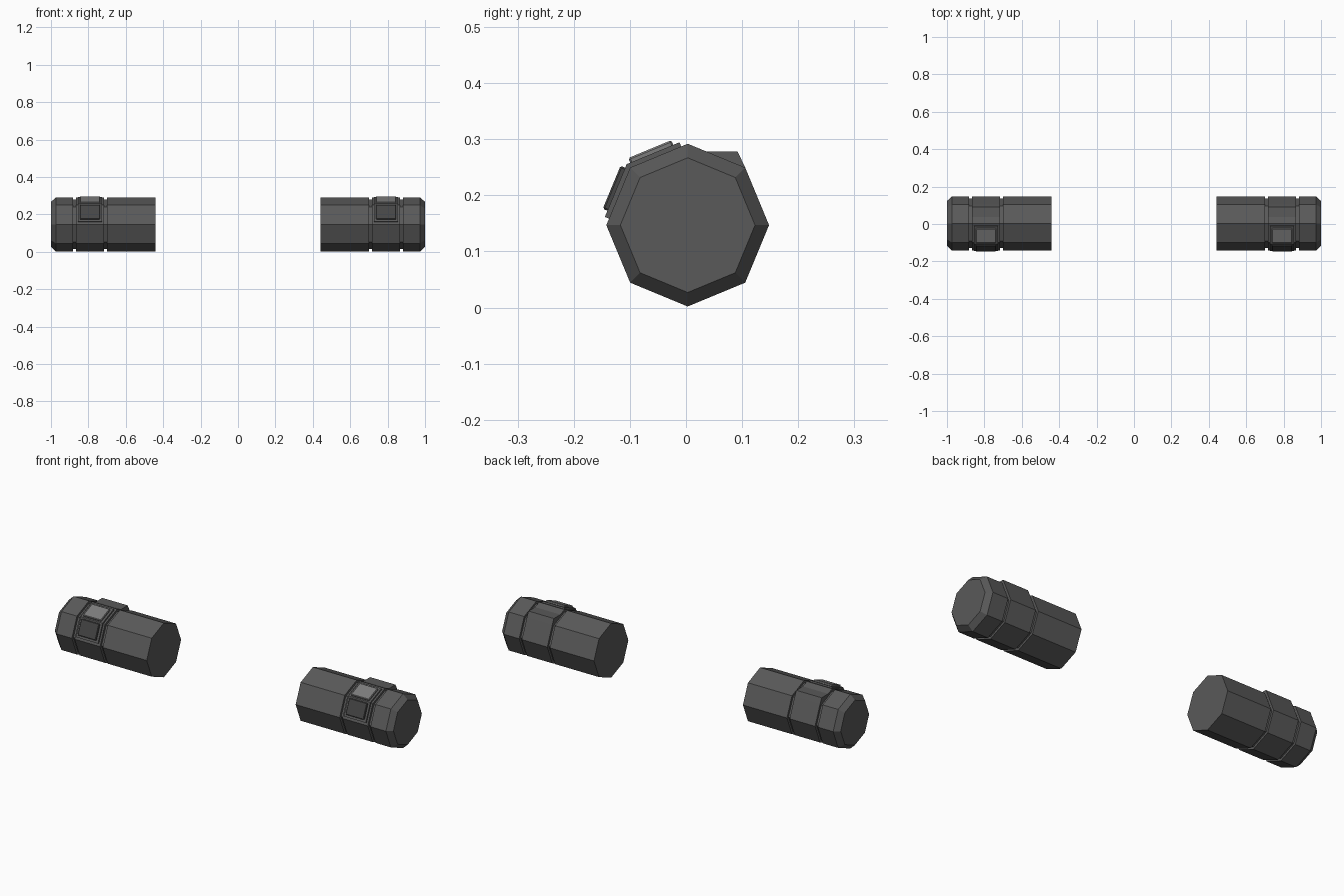
import bpy, bmesh, math
from mathutils import Vector

if "Cube" in bpy.data.objects:
    bpy.data.objects.remove(bpy.data.objects["Cube"])

CY, CZ, R = 0.003, 0.147, 0.145
APO = R * math.cos(math.pi / 8)


def material(name, v):
    m = bpy.data.materials.new(name)
    m.diffuse_color = (v, v, v, 1)
    m.use_nodes = True
    m.node_tree.nodes["Principled BSDF"].inputs["Base Color"].default_value = m.diffuse_color
    return m


DARK, LIGHT, BLACK = material("rubber", 0.10), material("light_key", 0.2), material("dark_key", 0.06)


def octagon(r):
    return [(CY + r * math.cos(i * math.pi / 4), CZ + r * math.sin(i * math.pi / 4)) for i in range(8)]


def on_face(deg, t, n):
    # point at tangent t and distance n on the octagon side facing deg
    a = math.radians(deg)
    return (CY + n * math.cos(a) + t * math.sin(a), CZ + n * math.sin(a) - t * math.cos(a))


def loft(name, sections, mat):
    # skin a list of (x, profile) sections, then mirror to the other side
    bm = bmesh.new()
    rings = [[bm.verts.new((x, y, z)) for y, z in prof] for x, prof in sections]
    n = len(rings[0])
    for a, b in zip(rings, rings[1:]):
        for i in range(n):
            bm.faces.new((a[i], a[(i + 1) % n], b[(i + 1) % n], b[i]))
    bm.faces.new(rings[0])
    bm.faces.new(rings[-1])
    bmesh.ops.recalc_face_normals(bm, faces=bm.faces)
    me = bpy.data.meshes.new(name)
    bm.to_mesh(me)
    bm.free()
    me.materials.append(mat)
    ob = bpy.data.objects.new(name, me)
    bpy.context.collection.objects.link(ob)
    ob.modifiers.new("Mirror", 'MIRROR')
    return ob


# Octagonal grip with two grooves and a chamfered end
big, small = octagon(R), octagon(0.132)
loft("grip", [(0.44, big), (0.70, big), (0.70, small), (0.882, small),
              (0.882, big), (0.973, big), (1.0, octagon(0.12))], DARK)

# Control collar, with a raised ridge on the upper back side
collar = octagon(R)
collar[2:2] = [(0.092, 0.278), (0.037, 0.278)]
loft("control_collar", [(0.716, collar), (0.866, collar)], DARK)

# Bezel wrapping the two upper front sides
corner = math.radians(135)
rc = 0.142 / math.cos(math.pi / 8)
bezel = [on_face(112.5, 0.043, 0.125), on_face(112.5, 0.043, 0.142),
         (CY + rc * math.cos(corner), CZ + rc * math.sin(corner)),
         on_face(157.5, -0.043, 0.142), on_face(157.5, -0.043, 0.125),
         (CY + 0.135 * math.cos(corner), CZ + 0.135 * math.sin(corner))]
loft("button_bezel", [(0.726, bezel), (0.856, bezel)], DARK)

# Two square buttons with softened edges
for name, deg, t, mat in (("upper_button", 112.5, -0.0105, LIGHT), ("front_button", 157.5, 0.0105, BLACK)):
    h = 0.0415
    prof = [on_face(deg, t + s * h, n) for s, n in ((-1, 0.136), (1, 0.136), (1, 0.151), (-1, 0.151))]
    ob = loft(name, [(0.738, prof), (0.845, prof)], mat)
    bev = ob.modifiers.new("Bevel", 'BEVEL')
    bev.width, bev.segments = 0.003, 1
